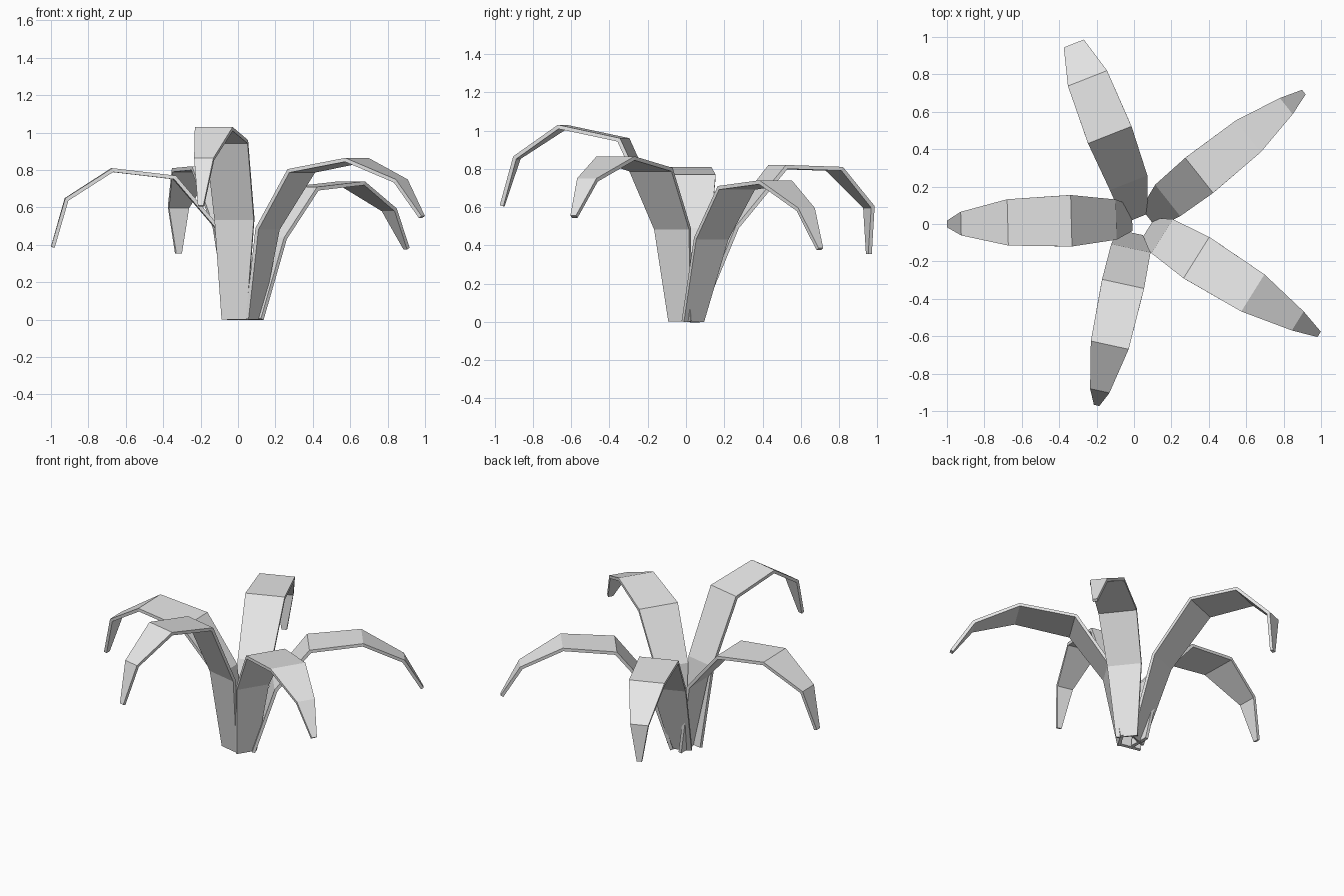
import bpy
import math
from mathutils import Vector

cube = bpy.data.objects.get("Cube")
if cube:
    bpy.data.objects.remove(cube, do_unlink=True)

# Single plain colour
GREY = (0.8, 0.8, 0.8, 1.0)
grey = bpy.data.materials.new("light grey")
grey.use_nodes = True
grey.diffuse_color = GREY
grey.node_tree.nodes["Principled BSDF"].inputs["Base Color"].default_value = GREY

BASE_WIDTH, STEM_WIDTH = 0.135, 0.215
TAPER = (1.0, 0.9, 0.46, 0.13)   # blade width from shoulder to tip
THICKNESS = 0.02


def make_leaf(name, heading, base, tip, setbacks, heights, width):
    """Arching strip: a base edge, then cross-sections set back from the tip."""
    angle = math.radians(heading)
    forward = Vector((math.cos(angle), math.sin(angle), 0))
    left = Vector((-forward.y, forward.x, 0))
    centres = [Vector((*base, 0.005))]
    for setback, height in zip((*setbacks, 0), heights):
        centres.append(Vector((*tip, height)) - forward * setback)
    widths = [BASE_WIDTH, STEM_WIDTH] + [width * t for t in TAPER]

    verts = []
    for centre, w in zip(centres, widths):
        verts += [centre + left * w / 2, centre - left * w / 2]
    faces = [(i, i + 1, i + 3, i + 2) for i in range(0, len(verts) - 2, 2)]

    mesh = bpy.data.meshes.new(name)
    mesh.from_pydata(verts, [], faces)
    mesh.materials.append(grey)
    leaf = bpy.data.objects.new(name, mesh)
    bpy.context.collection.objects.link(leaf)

    # Give the blade its thickness on the underside
    solid = leaf.modifiers.new("thickness", "SOLIDIFY")
    solid.thickness = THICKNESS
    solid.offset = -1
    solid.use_even_offset = True
    return leaf


# Five leaves overlapping in a pinwheel at the base
make_leaf("right_leaf", 181.5, (-0.01, 0.03), (-1.0, 0.0),
          (0.905, 0.665, 0.325, 0.075), (0.49, 0.77, 0.81, 0.65, 0.39), 0.275)
make_leaf("front_leaf", 257.7, (-0.018, -0.045), (-0.2, -0.97),
          (0.86, 0.665, 0.33, 0.08), (0.54, 0.96, 1.03, 0.865, 0.61), 0.23)
make_leaf("front_left_leaf", -32, (0.075, -0.025), (0.99, -0.59),
          (0.99, 0.774, 0.418, 0.135), (0.49, 0.805, 0.865, 0.75, 0.555), 0.26)
make_leaf("back_left_leaf", 38.5, (0.08, 0.03), (0.908, 0.705),
          (0.93, 0.715, 0.38, 0.12), (0.44, 0.71, 0.74, 0.595, 0.385), 0.24)
make_leaf("back_leaf", 111.5, (0.012, 0.03), (-0.322, 0.965),
          (0.8, 0.525, 0.2, 0), (0.5, 0.82, 0.81, 0.605, 0.355), 0.25)
